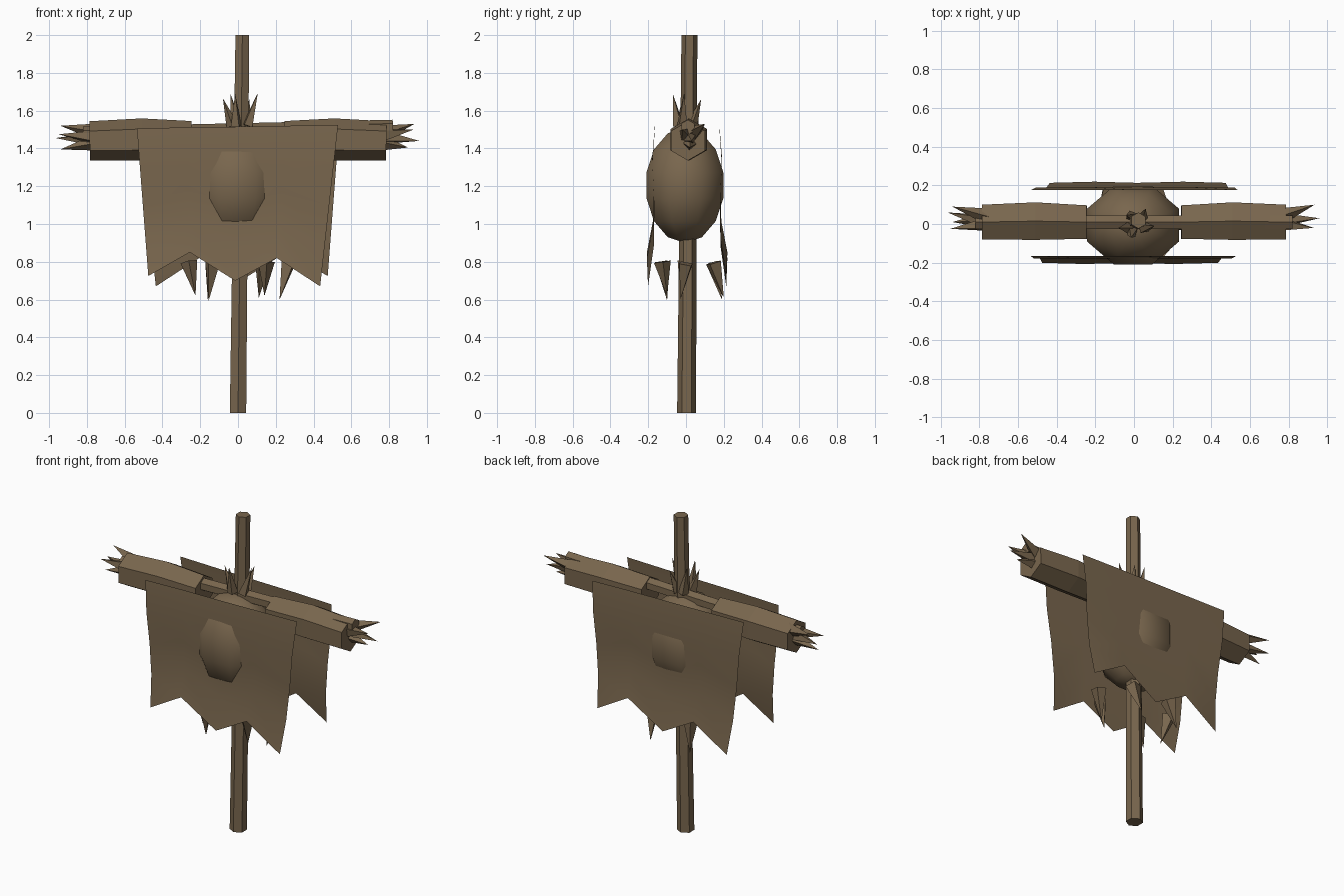
import bpy, bmesh, math
from mathutils import Vector, Matrix

if "Cube" in bpy.data.objects:
    bpy.data.objects.remove(bpy.data.objects["Cube"])

mat = bpy.data.materials.new("weathered brown")
mat.diffuse_color = (0.19, 0.133, 0.075, 1)
mat.use_nodes = True
mat.node_tree.nodes["Principled BSDF"].inputs["Base Color"].default_value = mat.diffuse_color


def finish(bm, name, smooth=None):
    if smooth is not None:
        bmesh.ops.recalc_face_normals(bm, faces=bm.faces)
    me = bpy.data.meshes.new(name)
    bm.to_mesh(me)
    bm.free()
    me.materials.append(mat)
    ob = bpy.data.objects.new(name, me)
    bpy.context.collection.objects.link(ob)
    if smooth:
        for p in me.polygons:
            p.use_smooth = True
    return ob


def add_tube(bm, rings, sides=6, phase=0.0):
    """Loft through (centre, radius) rings; a zero radius closes to a point."""
    axis = (Vector(rings[-1][0]) - Vector(rings[0][0])).normalized()
    ref = Vector((0, -1, 0)) if abs(axis.z) > 0.7 else Vector((0, 0, 1))
    u = (ref - axis * ref.dot(axis)).normalized()
    w = axis.cross(u)
    loops = []
    for c, r in rings:
        n = sides if r else 1
        loops.append([bm.verts.new(Vector(c) + r * (math.cos(a) * u + math.sin(a) * w))
                      for a in (phase + 2 * math.pi * i / sides for i in range(n))])
    for a, b in zip(loops, loops[1:]):
        for i in range(sides):
            j = (i + 1) % sides
            if len(b) == 1:
                bm.faces.new((a[i], a[j], b[0]))
            else:
                bm.faces.new((a[i], a[j], b[j], b[i]))
    bm.faces.new(loops[0][::-1])
    if len(loops[-1]) > 1:
        bm.faces.new(loops[-1])


def tube(name, rings, sides=6, phase=0.0):
    bm = bmesh.new()
    add_tube(bm, rings, sides, phase)
    finish(bm, name, False)


def straw(name, spikes, r):
    bm = bmesh.new()
    for k, (base, tip) in enumerate(spikes):
        add_tube(bm, [(base, r), (tip, 0)], 4, k * 0.5)
    finish(bm, name, False)


# leaning post and crossbar
tube("post", [((0, 0.003, 0), 0.05), ((0.023, 0.018, 2), 0.042)])
tube("crossbar", [((-0.82, 0.01, 1.475), 0.04), ((0.82, 0.01, 1.512), 0.04)])

# sleeves, slightly bulged in the middle
for side, label in ((-1, "left"), (1, "right")):
    tube(label + "_sleeve", [((side * 0.245, 0.01, 1.445), 0.1),
                             ((side * 0.51, 0.015, 1.447), 0.112),
                             ((side * 0.785, 0.01, 1.44), 0.104)])

# straw hands
straw("left_hand_straw", [((-0.76, 0.04, 1.49), (-0.94, 0.09, 1.52)),
                          ((-0.76, 0.01, 1.45), (-0.965, 0.06, 1.455)),
                          ((-0.76, 0.0, 1.46), (-0.95, -0.025, 1.475)),
                          ((-0.76, 0.02, 1.43), (-0.94, 0.01, 1.395))], 0.042)
straw("right_hand_straw", [((0.76, 0.04, 1.48), (0.935, 0.1, 1.53)),
                           ((0.76, 0.02, 1.46), (0.96, 0.03, 1.44)),
                           ((0.76, 0.0, 1.47), (0.93, -0.02, 1.5)),
                           ((0.76, 0.02, 1.43), (0.9, 0.02, 1.405))], 0.042)

# neck straw around the post
straw("neck_straw", [((-0.03, -0.02, 1.52), (-0.08, -0.02, 1.665)),
                     ((-0.01, -0.04, 1.52), (-0.015, -0.07, 1.69)),
                     ((0.05, -0.02, 1.52), (0.105, -0.01, 1.695)),
                     ((0.04, 0.03, 1.52), (0.06, 0.08, 1.66)),
                     ((-0.01, 0.04, 1.52), (-0.04, 0.045, 1.69))], 0.032)

# straw hanging from the hem
straw("hem_straw", [((-0.26, 0.0, 0.8), (-0.225, -0.03, 0.62)),
                    ((-0.135, -0.125, 0.8), (-0.155, -0.1, 0.595)),
                    ((-0.135, 0.145, 0.795), (-0.16, 0.19, 0.6)),
                    ((0.15, -0.125, 0.8), (0.14, -0.1, 0.62)),
                    ((0.13, 0.145, 0.795), (0.11, 0.2, 0.61)),
                    ((0.265, 0.0, 0.79), (0.22, -0.03, 0.6))], 0.045)

# stuffed body, poking through the cloth
bm = bmesh.new()
bmesh.ops.create_uvsphere(bm, u_segments=8, v_segments=7, radius=1)
bmesh.ops.transform(bm, verts=bm.verts, matrix=Matrix.Translation((-0.005, -0.006, 1.205))
                    @ Matrix.Diagonal((0.265, 0.226, 0.305, 1))
                    @ Matrix.Rotation(math.pi / 8, 4, 'Z'))
finish(bm, "stuffed_body", True)

# ragged cloths: the back one is the front one turned half round
top = [(-0.535, 1.505), (-0.27, 1.512), (0, 1.515), (0.27, 1.52), (0.53, 1.525)]
hem = [(-0.475, 0.725), (-0.255, 0.85), (-0.015, 0.70), (0.205, 0.82), (0.435, 0.67)]
depth = [0.165, 0.178, 0.168, 0.172, 0.203]
for name, turn in (("front_cloth", 1), ("back_cloth", -1)):
    bm = bmesh.new()
    rows = []
    for k, d in enumerate(depth):
        t = k / (len(depth) - 1)
        row = []
        for i, (a, b) in enumerate(zip(top, hem)):
            y = d + (0.004 if i % 2 else -0.002) * t + (0.012 if turn < 0 else 0)
            row.append(bm.verts.new((turn * (a[0] + (b[0] - a[0]) * t), -turn * y,
                                     a[1] + (b[1] - a[1]) * t)))
        rows.append(row)
    for r, s in zip(rows, rows[1:]):
        for i in range(len(r) - 1):
            bm.faces.new((r[i], s[i], s[i + 1], r[i + 1]))
    finish(bm, name, True)
